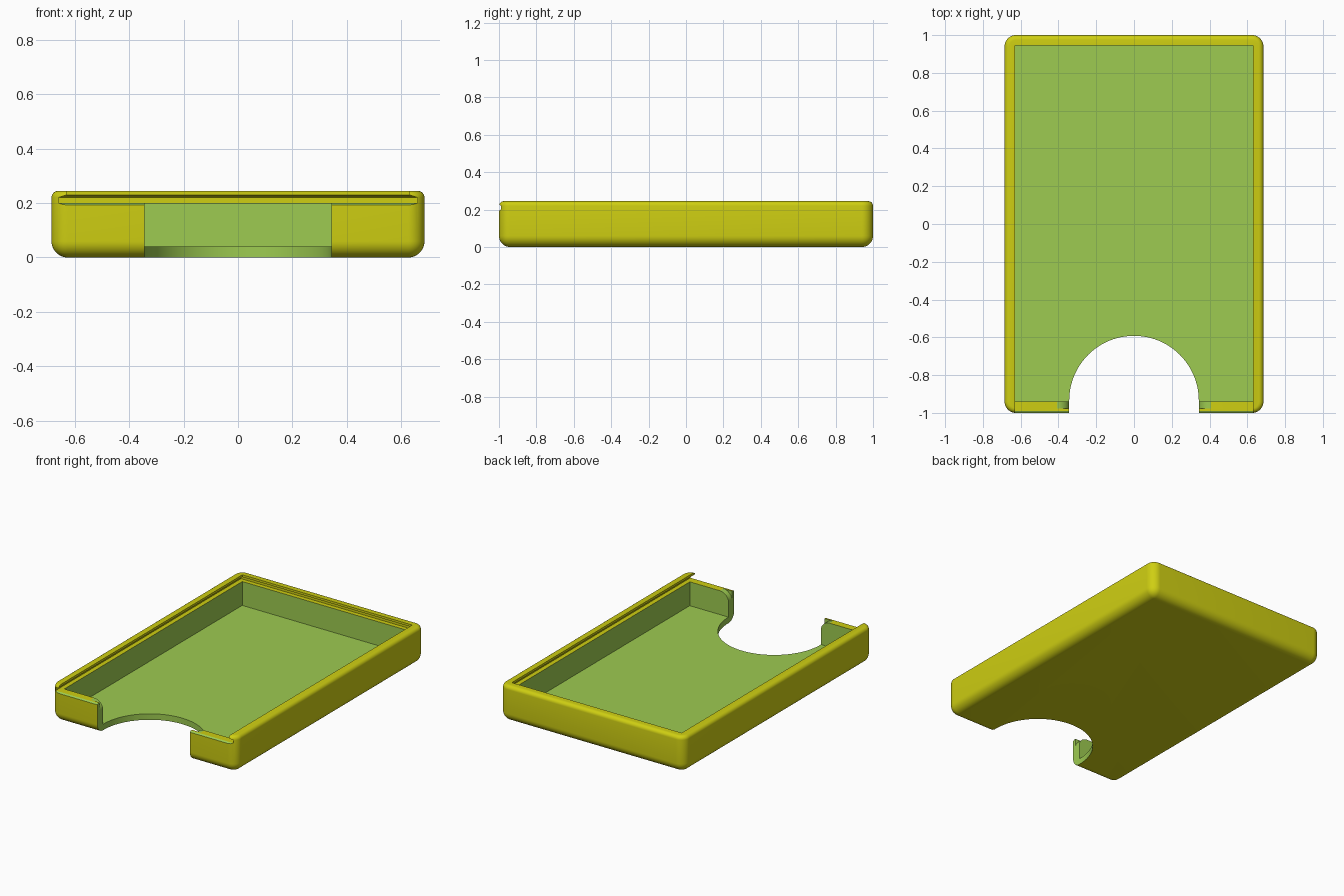
import bpy, bmesh
from math import sin, cos, pi, radians

if "Cube" in bpy.data.objects:
    bpy.data.objects.remove(bpy.data.objects["Cube"], do_unlink=True)


def material(name, rgb):
    m = bpy.data.materials.new(name)
    m.use_nodes = True
    m.diffuse_color = (*rgb, 1)
    m.node_tree.nodes["Principled BSDF"].inputs["Base Color"].default_value = (*rgb, 1)
    return m


MATS = [material("olive yellow", (0.62, 0.62, 0.006)),
        material("leaf green", (0.337, 0.597, 0.082))]
YELLOW, GREEN = 0, 1


def finish(name, bm, mat):
    bmesh.ops.recalc_face_normals(bm, faces=bm.faces)
    for f in bm.faces:
        f.material_index = mat
    mesh = bpy.data.meshes.new(name)
    bm.to_mesh(mesh)
    bm.free()
    for m in MATS:
        mesh.materials.append(m)
    ob = bpy.data.objects.new(name, mesh)
    bpy.context.collection.objects.link(ob)
    return ob


def loft(name, rings, mat):
    """Closed solid through rings of points."""
    bm = bmesh.new()
    loops = [[bm.verts.new(p) for p in ring] for ring in rings]
    n = len(loops[0])
    for a, b in zip(loops, loops[1:]):
        for i in range(n):
            j = (i + 1) % n
            bm.faces.new((a[i], a[j], b[j], b[i]))
    bm.faces.new(loops[0])
    bm.faces.new(loops[-1])
    return finish(name, bm, mat)


def rect(hx, y0, y1, z):
    return [(-hx, y0, z), (hx, y0, z), (hx, y1, z), (-hx, y1, z)]


# Outer shell: a block with rounded sides and base, and a finer round on top
HX, HY, H = 0.685, 1.0, 0.245
tray = loft("card_tray", [rect(HX, -HY, HY, 0), rect(HX, -HY, HY, H)], YELLOW)
bm = bmesh.new()
bm.from_mesh(tray.data)
top = lambda e: all(v.co.z > H - 0.001 for v in e.verts)
bmesh.ops.bevel(bm, geom=[e for e in bm.edges if not top(e)], offset=0.06,
                segments=10, profile=0.5, affect='EDGES')
rim = [e for e in bm.edges if top(e)]
bmesh.ops.bevel(bm, geom=rim, offset=0.025, segments=6, profile=0.5, affect='EDGES')
bm.to_mesh(tray.data)
bm.free()

cutters = []

# Card compartment
cutters.append(loft("compartment_cutter",
                    [rect(0.63, -0.94, 0.945, 0.04), rect(0.63, -0.94, 0.945, 0.21)], GREEN))

# Dovetail slot for a sliding lid, open at the front
cutters.append(loft("lid_slot_cutter",
                    [rect(hx, -1.2, y, z) for z, hx, y in
                     ((0.2, 0.66, 0.975), (0.22, 0.66, 0.975),
                      (0.23, 0.63, 0.946), (0.3, 0.63, 0.946))], YELLOW))

# Thumb notch: half circle running out through the front wall
R, CY = 0.343, -0.935
outline = [(R, -1.2)] + [(R * cos(pi * i / 48), CY + R * sin(pi * i / 48))
                         for i in range(49)] + [(-R, -1.2)]
cutters.append(loft("thumb_notch_cutter",
                    [[(x, y, z) for x, y in outline] for z in (-0.1, 0.4)], GREEN))

# Rounded inner corners of the front wall beside the notch
r = 0.065
half = [(R + r - r * cos(pi / 2 * i / 8), 0.14 + 0.06 * sin(pi / 2 * i / 8)) for i in range(9)]
half.append((R + r, 0.205))
profile = half + [(-x, z) for x, z in reversed(half)]
cutters.append(loft("wall_corner_cutter",
                    [[(x, y, z) for x, z in profile] for y in (-0.977, -0.93)], GREEN))

# Small chamfer along the front lip
lip = [(-1.02, 0.18), (-0.98, 0.206), (-1.02, 0.206)]
cutters.append(loft("lip_chamfer_cutter",
                    [[(x, y, z) for y, z in lip] for x in (-0.655, 0.655)], GREEN))

# Apply every cut
bpy.context.view_layer.objects.active = tray
tray.select_set(True)
for c in cutters:
    mod = tray.modifiers.new(c.name, 'BOOLEAN')
    mod.operation = 'DIFFERENCE'
    mod.solver = 'EXACT'
    mod.object = c
    bpy.ops.object.modifier_apply(modifier=mod.name)
    bpy.data.objects.remove(c, do_unlink=True)

bpy.ops.object.shade_smooth_by_angle(angle=radians(30))
